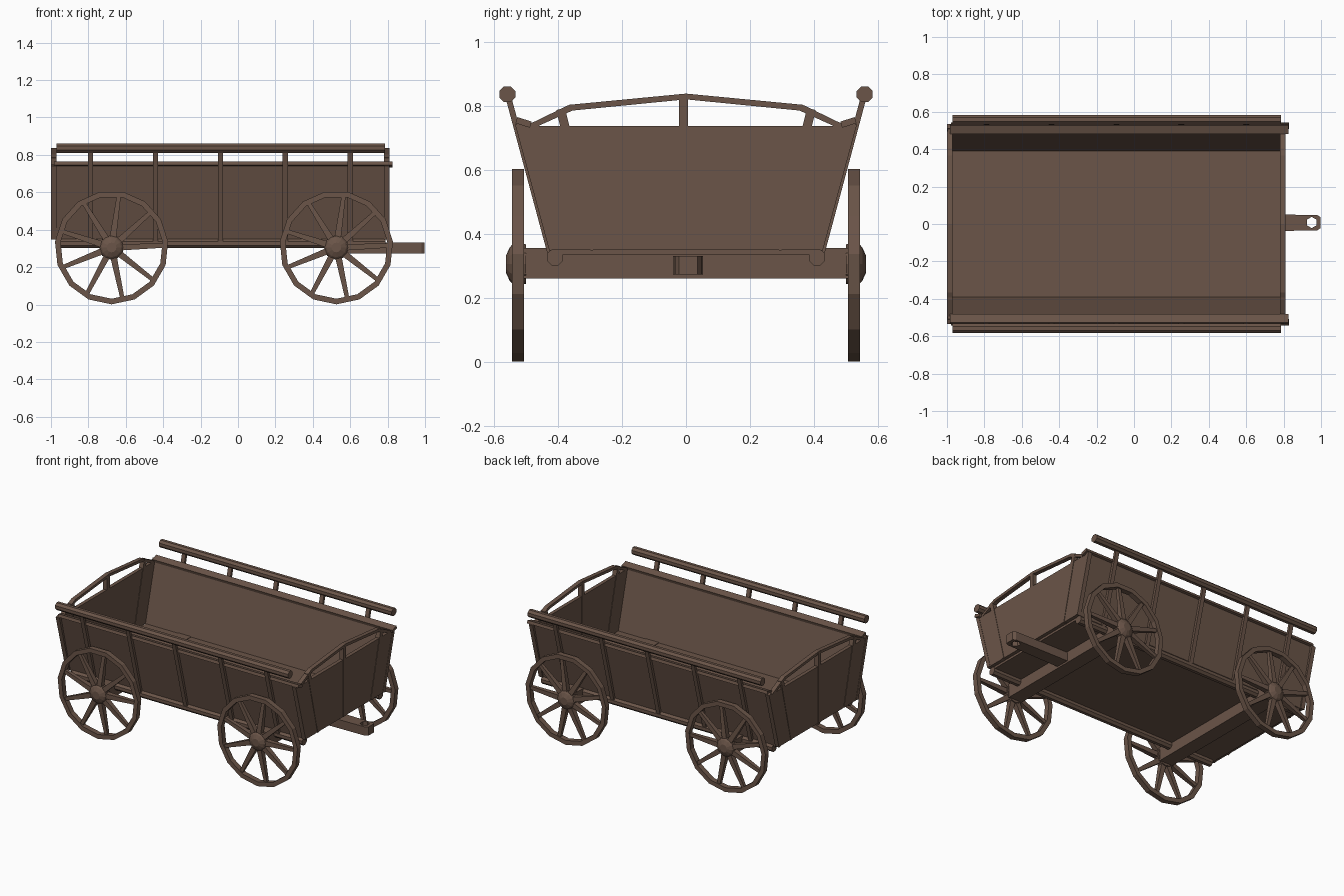
import bpy, bmesh, math
from mathutils import Vector

if "Cube" in bpy.data.objects:
    bpy.data.objects.remove(bpy.data.objects["Cube"])

wood = bpy.data.materials.new("brown wood")
wood.diffuse_color = (0.145, 0.090, 0.065, 1)
wood.use_nodes = True
wood.node_tree.nodes["Principled BSDF"].inputs["Base Color"].default_value = wood.diffuse_color


def finish(name, bm):
    bmesh.ops.recalc_face_normals(bm, faces=bm.faces)
    me = bpy.data.meshes.new(name)
    bm.to_mesh(me)
    bm.free()
    me.materials.append(wood)
    ob = bpy.data.objects.new(name, me)
    bpy.context.collection.objects.link(ob)
    return ob


def loft(bm, a, b):
    """Closed solid between two matching loops."""
    va = [bm.verts.new(p) for p in a]
    vb = [bm.verts.new(p) for p in b]
    n = len(a)
    bm.faces.new(va)
    bm.faces.new(vb[::-1])
    for i in range(n):
        j = (i + 1) % n
        bm.faces.new((va[i], va[j], vb[j], vb[i]))


def prism(name, yz, x0, x1):
    """Cross-section in y/z extruded along x."""
    bm = bmesh.new()
    loft(bm, [(x0, y, z) for y, z in yz], [(x1, y, z) for y, z in yz])
    return finish(name, bm)


def strip(p, q, w):
    """Cross-section of a straight bar from p to q, w thick."""
    p, q = Vector(p), Vector(q)
    d = (q - p).normalized()
    n = Vector((-d.y, d.x)) * w / 2
    return [tuple(v) for v in (p - n, q - n, q + n, p + n)]


def ngon(cy, cz, r, n=8):
    return [(cy + r * math.cos(math.tau * (i + .5) / n),
             cz + r * math.sin(math.tau * (i + .5) / n)) for i in range(n)]


def rect(y0, y1, z0, z1):
    return [(y0, z0), (y1, z0), (y1, z1), (y0, z1)]


# Floor and axles
prism("floor", rect(-.41, .41, .335, .352), -.97, .785)
for nm, x in (("front_axle", .526), ("rear_axle", -.676)):
    prism(nm, rect(-.515, .515, .26, .355), x - .05, x + .05)

# Sloping sides with posts, caps and rails
for s, nm in ((-1, "near"), (1, "far")):
    def m(pts):
        return [(s * y, z) for y, z in pts]
    prism(nm + "_side_board", m([(.388, .345), (.418, .337), (.522, .755), (.492, .745)]), -.97, .785)
    prism(nm + "_side_cap", m(strip((.485, .741), (.53, .755), .02)), -.985, .825)
    prism(nm + "_bottom_rail", m(ngon(.41, .326, .027)), -.953, .788)
    prism(nm + "_top_rail", m(ngon(.558, .836, .027)), -.97, .785)
    for i in range(5):
        x = -.788 + .347 * i
        prism(nm + "_side_post", m(strip((.423, .335), (.556, .83), .018)), x - .014, x + .014)

# End boards with arched top rail and slats
for nm, x0, x1 in (("front", .783, .808), ("rear", -.998, -.973)):
    prism(nm + "_end_board", [(-.422, .35), (.422, .35), (.525, .737), (-.525, .737)], x0, x1)
    outer = [(-.495, .74), (-.365, .803), (0, .838), (.365, .803), (.495, .74)]
    inner = [(.47, .733), (.355, .785), (0, .82), (-.355, .785), (-.47, .733)]
    prism(nm + "_end_arch", outer + inner, x0 - .002, x1 + .002)
    prism(nm + "_middle_slat", strip((-.008, .35), (-.008, .828), .028), x0 - .003, x1 + .003)
    for s in (-1, 1):
        prism(nm + "_side_slat", strip((s * .285, .35), (s * .392, .79), .028), x0 - .003, x1 + .003)
    # Edge battens along the sloping ends
    for s in (-1, 1):
        prism(nm + "_edge_batten", strip((s * .415, .35), (s * .522, .745), .025), x0 - .002, x1 + .002)

# Drawbar with a pin hole
bm = bmesh.new()
xy = [(.5, -.042), (.98, -.034), (.998, -.022), (.998, .036), (.98, .048), (.5, .054)]
loft(bm, [(x, y, .272) for x, y in xy], [(x, y, .331) for x, y in xy])
bar = finish("drawbar", bm)
bm = bmesh.new()
hexa = [(.95 + .03 * math.cos(math.pi / 3 * i + math.pi / 6),
         .008 + .03 * math.sin(math.pi / 3 * i + math.pi / 6)) for i in range(6)]
loft(bm, [(x, y, .2) for x, y in hexa], [(x, y, .4) for x, y in hexa])
cutter = finish("pin_hole_cutter", bm)
cutter.hide_render = True
cutter.hide_viewport = True
mod = bar.modifiers.new("hole", "BOOLEAN")
mod.operation = "DIFFERENCE"
mod.solver = "EXACT"
mod.object = cutter


# Wheels: 15-sided rim, 9 tapered spokes, conical hub
def wheel(name, cx, s):
    cy, cz, n = s * .525, .305, 15

    def pol(r, a, y):
        return (cx + r * math.cos(a), y, cz + r * math.sin(a))
    bm = bmesh.new()
    rings = []
    for r, dy in ((.304, -.018), (.304, .018), (.274, .018), (.274, -.018)):
        rings.append([bm.verts.new(pol(r, -math.pi / 2 + math.tau * i / n, cy + dy)) for i in range(n)])
    for k in range(4):
        a, b = rings[k], rings[(k + 1) % 4]
        for i in range(n):
            j = (i + 1) % n
            bm.faces.new((a[i], a[j], b[j], b[i]))
    finish(name + "_rim", bm)

    bm = bmesh.new()
    for i in range(9):
        a = math.radians(82 + 40 * i)
        loops = []
        for r, w, t in ((.03, .018, .019), (.282, .011, .010)):
            loops.append([(cx + r * math.cos(a) - u * w * math.sin(a), cy + v * t,
                           cz + r * math.sin(a) + u * w * math.cos(a))
                          for u, v in ((-1, -1), (1, -1), (1, 1), (-1, 1))])
        loft(bm, *loops)
    finish(name + "_spokes", bm)

    bm = bmesh.new()
    secs = [(.062, -.025), (.066, .014), (.052, .026), (.026, .038)]
    for (r0, d0), (r1, d1) in zip(secs, secs[1:]):
        loft(bm, *[[pol(r, math.tau * i / 12, cy + s * d) for i in range(12)]
                   for r, d in ((r0, d0), (r1, d1))])
    finish(name + "_hub", bm)


for side, s in (("near", -1), ("far", 1)):
    wheel("front_" + side + "_wheel", .526, s)
    wheel("rear_" + side + "_wheel", -.676, s)
